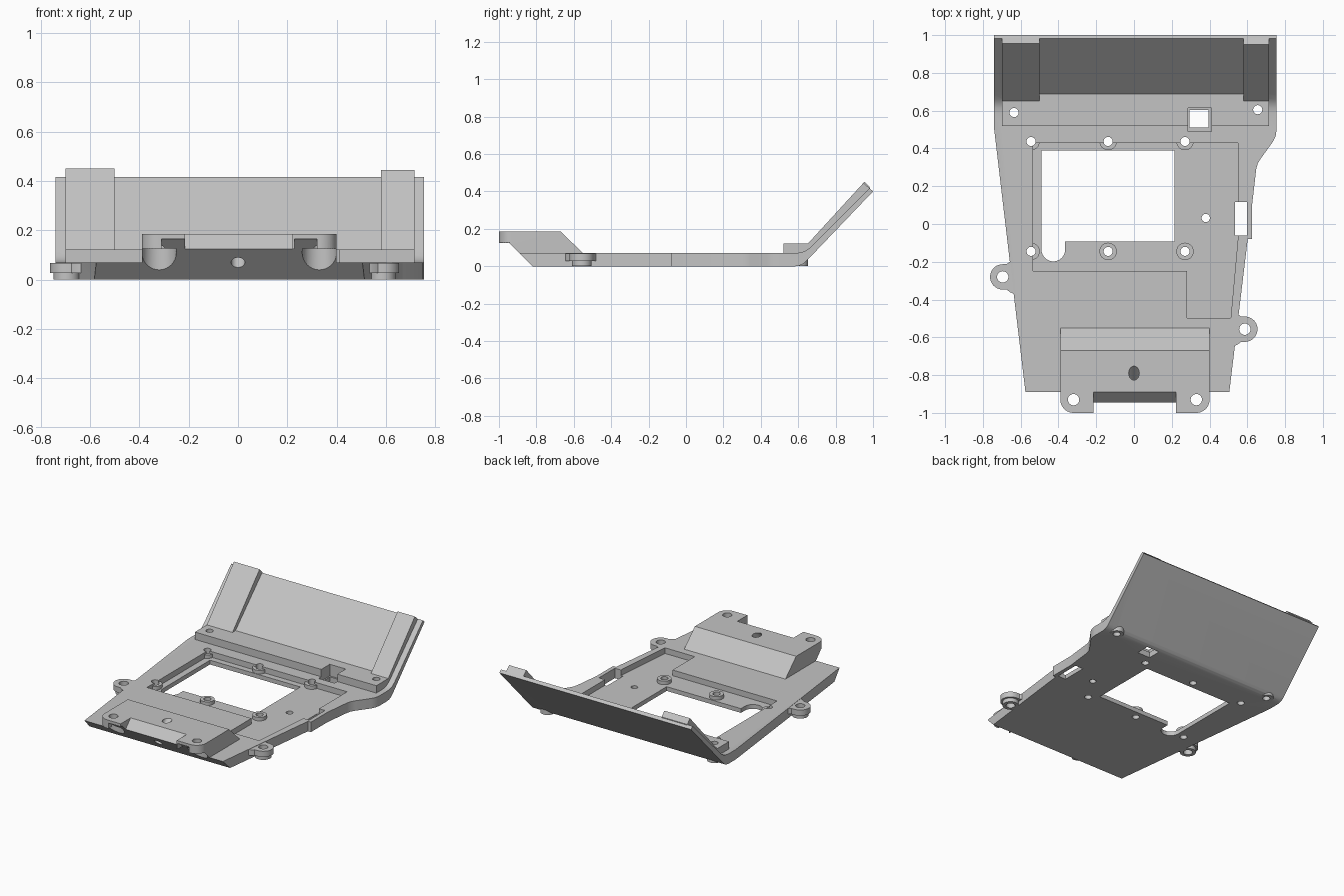
import bpy, bmesh, math
from mathutils import Vector, Matrix

if "Cube" in bpy.data.objects:
    bpy.data.objects.remove(bpy.data.objects["Cube"])

grey = bpy.data.materials.new("plain grey")
grey.diffuse_color = (0.55, 0.55, 0.55, 1)
grey.use_nodes = True
grey.node_tree.nodes["Principled BSDF"].inputs["Base Color"].default_value = grey.diffuse_color


def prism(name, pts, lo, hi, axis="z"):
    """Extrude a profile: (x, y) along z, or (y, z) along x."""
    bm = bmesh.new()
    put = (lambda p, t: (p[0], p[1], t)) if axis == "z" else (lambda p, t: (t, p[0], p[1]))
    a = [bm.verts.new(put(p, lo)) for p in pts]
    b = [bm.verts.new(put(p, hi)) for p in pts]
    bm.faces.new(a)
    bm.faces.new(b)
    for i in range(len(pts)):
        j = (i + 1) % len(pts)
        bm.faces.new((a[i], a[j], b[j], b[i]))
    bmesh.ops.recalc_face_normals(bm, faces=bm.faces)
    me = bpy.data.meshes.new(name)
    bm.to_mesh(me)
    bm.free()
    me.materials.append(grey)
    ob = bpy.data.objects.new(name, me)
    bpy.context.collection.objects.link(ob)
    return ob


def arc(x, y, r, a0=0, a1=360, n=32):
    full = a1 - a0 == 360
    k = n if full else n - 1
    return [(x + r * math.cos(math.radians(a0 + (a1 - a0) * i / k)),
             y + r * math.sin(math.radians(a0 + (a1 - a0) * i / k))) for i in range(n)]


def disc(name, x, y, r, lo, hi):
    return prism(name, arc(x, y, r), lo, hi)


def rect(x0, x1, y0, y1):
    return [(x0, y0), (x1, y0), (x1, y1), (x0, y1)]


def combine(base, tool, op):
    m = base.modifiers.new(op, "BOOLEAN")
    m.operation, m.object, m.solver = op, tool, "EXACT"
    bpy.context.view_layer.objects.active = base
    bpy.ops.object.modifier_apply(modifier=m.name)
    bpy.data.objects.remove(tool)


def add(tool):
    combine(frame, tool, "UNION")


def cut(tool):
    combine(frame, tool, "DIFFERENCE")


# Plate and upturned rear flap: side profile trimmed by the plan outline
frame = prism("frame_plate", [
    (-.82, 0), (.585, 0), (.605, .003), (.625, .012), (.642, .026), (1, .40), (.982, .417),
    (.685, .12), (.66, .097), (.64, .083), (.615, .074), (.585, .07), (-.89, .07)], -.9, .9, "x")
combine(frame, prism("plan_outline", [
    (-.575, -.95), (-.575, -.887), (-.655, -.22), (-.74, .50), (-.74, 1.1), (.755, 1.1), (.755, .50),
    (.75, .465), (.735, .435), (.67, .345), (.655, .32), (.647, .29), (.625, .10), (.625, -.08),
    (.602, -.08), (.505, -.887), (.505, -.95)], -.1, .6), "INTERSECT")

# Stepped bar along the flap and the two raised flap pads
add(prism("step_bar", [(.52, .05), (.52, .122), (.687, .122), (.70, .115), (.66, .06)],
          -.70, .715, "x"))
for x0, x1, d in ((-.70, -.50, 0), (.58, .715, -.006)):
    add(prism("flap_pad", [(.652, .10), (.652, .1215), (.955 + d, .452 + d), (.985, .4195 + d),
                           (.985, .405), (.70, .105)], x0, x1, "x"))

# Front block with rounded ears, a bevelled middle and clearance under the ears
block = prism("front_block", [(-.835, .015), (-.945, .125), (-1, .125), (-1, .185),
                              (-.67, .185), (-.545, .065), (-.545, .015)], -.39, .40, "x")
combine(block, prism("ear_corners", arc(-.32, -.93, .07, 180, 270, 10) + arc(.33, -.93, .07, 270, 360, 10)
                     + [(.40, -.4), (-.39, -.4)], -.1, .4), "INTERSECT")
combine(block, prism("middle_gap", [(-1.1, .05), (-1.02, .05), (-.945, .125), (-.875, .20), (-1.1, .20)],
                     -.215, .222, "x"), "DIFFERENCE")
for x0, x1 in ((-.31, -.2), (.32, .23)):
    combine(block, prism("ear_relief", [(-1.1, .10), (-.92, .10), (-.985, .165), (-1.1, .165)],
                         min(x0, x1), max(x0, x1), "x"), "DIFFERENCE")
add(block)
for x in (-.32, .33):
    cut(disc("ear_clearance", x, -.93, .07, -.1, .126))
    cut(disc("ear_hole", x, -.93, .03, -.1, .3))

# Slanted hole through the block
hole = disc("slanted_hole", 0, 0, .028, -.25, .25)
hole.data.transform(Matrix.Translation((0, -.84, .127))
                    @ Vector((0, .1, .115)).to_track_quat("Z", "Y").to_matrix().to_4x4())
cut(hole)

# Side tabs with a smaller foot underneath
for x, y, s in ((-.695, -.28, -1), (.587, -.557, 1)):
    root = x - s * .09
    tab = arc(x, y, .067, -90, 90, 20) if s > 0 else arc(x, y, .067, 90, 270, 20)
    end = [(x - s * .02, y + .067), (x - s * .04, y + .082), (root, y + .10),
           (root, y - .10), (x - s * .04, y - .082), (x - s * .02, y - .067)]
    add(prism("side_tab", tab + (end if s > 0 else end[::-1]), .028, .068))
    add(disc("tab_foot", x, y, .053, .0005, .04))
    cut(disc("tab_hole", x, y, .03, -.1, .2))

# Shallow pocket, its screw bosses and the large window
cut(prism("pocket", [(-.535, .43), (-.535, -.25), (.28, -.25), (.28, -.497), (.512, -.497),
                     (.55, -.08), (.55, .43)], .03, .2))
cut(prism("window", rect(-.49, .215, -.092, .388), -.1, .2))
cut(prism("window_notch", [(-.49, 0)] + arc(-.427, -.135, .063, 180, 360, 16) + [(-.364, 0)], -.1, .2))
bosses = [(-.545, .437), (-.137, .437), (.27, .437), (-.545, -.145), (-.137, -.145), (.27, -.145)]
for x, y in bosses:
    add(disc("screw_boss", x, y, .046, .01, .055))
for x, y in bosses:
    cut(disc("screw_hole", x, y, .024, -.1, .2))
cut(disc("floor_hole", .38, .032, .022, -.1, .2))

# Side slot and stepped square opening
cut(prism("side_slot", rect(.535, .597, -.06, .117), -.1, .2))
cut(prism("square_recess", rect(.285, .41, .49, .615), .04, .3))
cut(prism("square_hole", rect(.295, .395, .51, .603), -.1, .3))

# Rear screw feet and holes
for x, y in ((-.635, .59), (.655, .605)):
    add(disc("rear_foot", x, y, .047, .0005, .06))
    cut(disc("rear_hole", x, y, .024, -.1, .3))

# Smooth the bends, keep the edges crisp
bpy.ops.object.select_all(action="DESELECT")
frame.select_set(True)
bpy.context.view_layer.objects.active = frame
bpy.ops.object.shade_smooth_by_angle(angle=math.radians(25))
